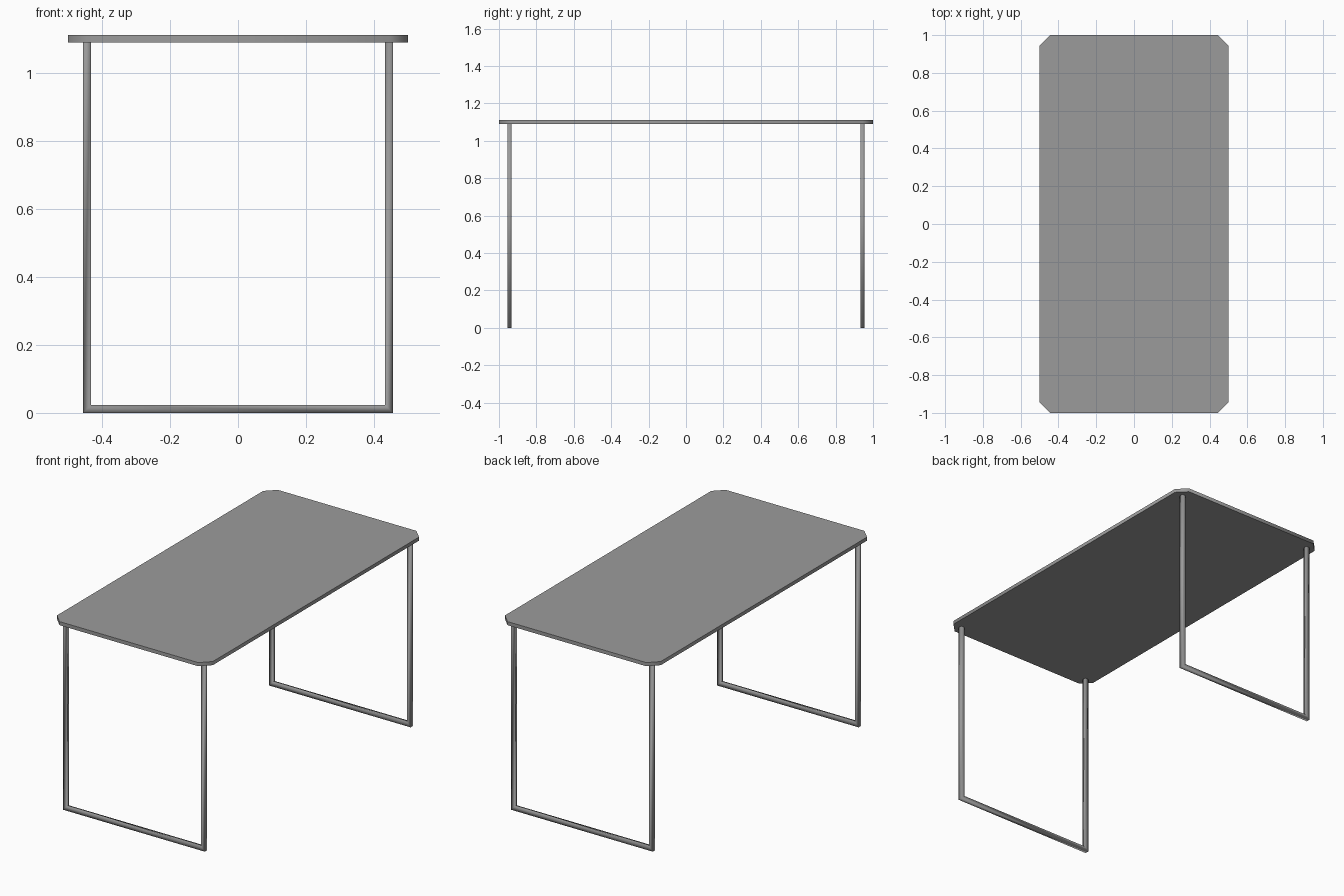
import bpy, bmesh, math

if "Cube" in bpy.data.objects:
    bpy.data.objects.remove(bpy.data.objects["Cube"])

TOP, UNDER = 1.111, 1.09        # tabletop heights
R = 0.0113                      # half width of the square tube
LEG_X, LEG_Y = 0.444, 0.9435    # tube centre lines

grey = bpy.data.materials.new("dark_grey")
grey.diffuse_color = (0.33, 0.33, 0.33, 1)
grey.use_nodes = True
grey.node_tree.nodes["Principled BSDF"].inputs["Base Color"].default_value = grey.diffuse_color


def finish(bm, name, angle):
    bmesh.ops.recalc_face_normals(bm, faces=bm.faces)
    mesh = bpy.data.meshes.new(name)
    bm.to_mesh(mesh)
    bm.free()
    mesh.materials.append(grey)
    obj = bpy.data.objects.new(name, mesh)
    bpy.context.collection.objects.link(obj)
    bpy.ops.object.select_all(action='DESELECT')
    obj.select_set(True)
    bpy.context.view_layer.objects.active = obj
    bpy.ops.object.shade_smooth_by_angle(angle=math.radians(angle))
    return obj


# Tabletop: slab with cut corners, smooth around the rim
def tabletop(hx=0.5, hy=1.0, cut=0.055):
    bm = bmesh.new()
    outline = [(hx, hy - cut), (hx - cut, hy), (cut - hx, hy), (-hx, hy - cut),
               (-hx, cut - hy), (cut - hx, -hy), (hx - cut, -hy), (hx, cut - hy)]
    face = bm.faces.new([bm.verts.new((x, y, UNDER)) for x, y in outline])
    side = bmesh.ops.extrude_face_region(bm, geom=[face], use_keep_orig=True)
    verts = [v for v in side["geom"] if isinstance(v, bmesh.types.BMVert)]
    bmesh.ops.translate(bm, verts=verts, vec=(0, 0, TOP - UNDER))
    return finish(bm, "tabletop", 60)


# Closed square-tube frame, mitred and softly shaded; its top bar sits inside the slab
def leg_frame(name, y):
    bm = bmesh.new()
    section = [(-R, -R), (R, -R), (R, R), (-R, R)]
    rings = []
    for side, at_top in ((-1, True), (-1, False), (1, False), (1, True)):
        ring = []
        for a, b in section:
            z = (UNDER + 0.0005 if a < 0 else TOP - 0.0005) if at_top else R - a
            ring.append(bm.verts.new((side * (LEG_X + a), y + b, z)))
        rings.append(ring)
    for k, lo in enumerate(rings):
        hi = rings[(k + 1) % 4]
        for i in range(4):
            j = (i + 1) % 4
            bm.faces.new((lo[i], lo[j], hi[j], hi[i]))
    return finish(bm, name, 120)


tabletop()
leg_frame("front_leg_frame", -LEG_Y)
leg_frame("back_leg_frame", LEG_Y)
